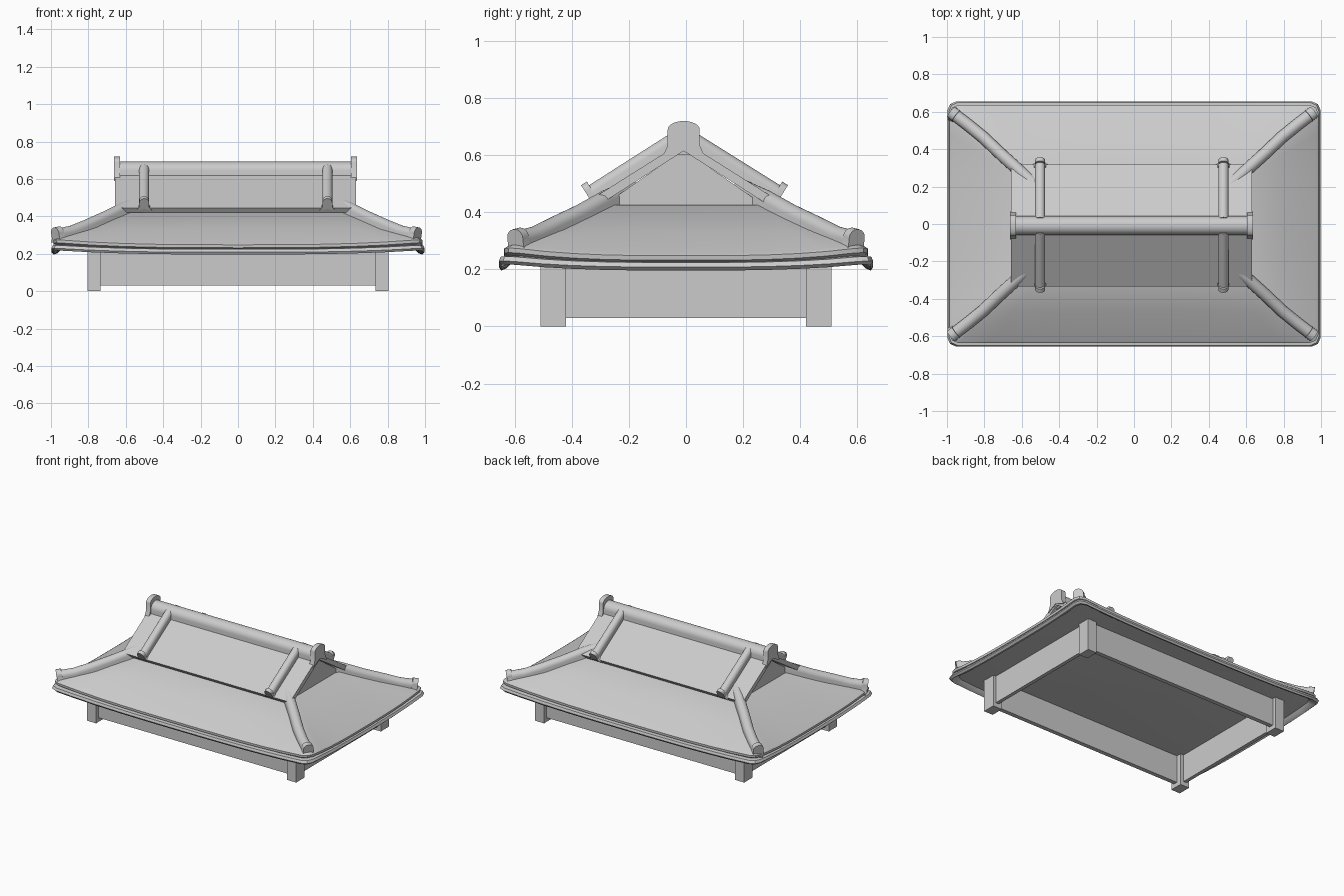
import bpy, bmesh, math
from mathutils import Vector

if "Cube" in bpy.data.objects:
    bpy.data.objects.remove(bpy.data.objects["Cube"])


def finish(name, bm, angle=35):
    bmesh.ops.recalc_face_normals(bm, faces=bm.faces)
    me = bpy.data.meshes.new(name)
    bm.to_mesh(me)
    bm.free()
    ob = bpy.data.objects.new(name, me)
    bpy.context.collection.objects.link(ob)
    bpy.ops.object.select_all(action='DESELECT')
    ob.select_set(True)
    bpy.context.view_layer.objects.active = ob
    bpy.ops.object.shade_smooth_by_angle(angle=math.radians(angle))
    return ob


def loft(name, rings, cap=True, angle=35):
    bm = bmesh.new()
    vs = [[bm.verts.new(p) for p in r] for r in rings]
    n = len(vs[0])
    for a, b in zip(vs, vs[1:]):
        for i in range(n):
            j = (i + 1) % n
            bm.faces.new((a[i], a[j], b[j], b[i]))
    if cap:
        bm.faces.new(vs[0])
        bm.faces.new(vs[-1])
    return finish(name, bm, angle)


def sweep(name, profile, path):
    # profile is (sideways, up), carried along the path
    path = [Vector(p) for p in path]
    rings = []
    for i, p in enumerate(path):
        d = (path[min(i + 1, len(path) - 1)] - path[max(i - 1, 0)]).normalized()
        side = d.cross(Vector((0, 0, 1))).normalized()
        up = side.cross(d)
        rings.append([p + side * s + up * u for s, u in profile])
    return loft(name, rings)


def box(name, x0, x1, y0, y1, z0, z1):
    rect = [(x0, y0), (x1, y0), (x1, y1), (x0, y1)]
    return loft(name, [[(x, y, z) for x, y in rect] for z in (z0, z1)])


def arch(w, base, spring, top, flare=0.0, notch=0.0, n=12):
    # round-topped tile section with optional flared feet
    pts = [(w * math.cos(math.pi * i / n), spring + (top - spring) * math.sin(math.pi * i / n))
           for i in range(n + 1)]
    if flare:
        mid = base + (spring - base) * 0.45
        pts += [(-w, mid), (-w - flare, base), (0, base + notch), (w + flare, base), (w, mid)]
    else:
        pts += [(-w, base), (w, base)]
    return pts


def eave_ring(hx, hy, z, lift, r=0.05, n=12):
    # rectangle with rounded corners whose corners sweep upward
    pts = []
    for ax, ay, bx, by, hl in ((-1, -1, 1, -1, 0), (1, -1, 1, 1, 1), (1, 1, -1, 1, 0), (-1, 1, -1, -1, 1)):
        for k in range(n + 1):
            t = -1 + 2 * k / n
            if hl == 0:
                x, y = (bx - ax) / 2 * t * (hx - r), ay * hy
            else:
                x, y = ax * hx, (by - ay) / 2 * t * (hy - r)
            pts.append((x, y, z + lift * abs(t) ** 3))
        # corner midpoint
        q = r * (1 - math.sqrt(0.5))
        pts.append((bx * (hx - q), by * (hy - q), z + lift * 1.08))
    return pts


# base posts and wall panels
for sx in (-1, 1):
    for sy in (-1, 1):
        xs = sorted((sx * 0.735, sx * 0.805))
        ys = sorted((sy * 0.42, sy * 0.51))
        box("corner_post", *xs, *ys, 0, 0.235)
for s in (-1, 1):
    ys = sorted((s * 0.455, s * 0.485))
    box("long_wall", -0.75, 0.75, *ys, 0.03, 0.235)
    xs = sorted((s * 0.76, s * 0.785))
    box("side_wall", *xs, -0.44, 0.44, 0.03, 0.235)

# lower roof with double-lipped eaves
rows = [(0.80, 0.50, 0.222, 0), (0.95, 0.615, 0.218, 0.02), (0.965, 0.63, 0.203, 0.02),
        (0.985, 0.648, 0.196, 0.02), (0.998, 0.656, 0.208, 0.02), (0.99, 0.650, 0.224, 0.02),
        (0.968, 0.622, 0.226, 0.02), (0.985, 0.636, 0.232, 0.025), (0.987, 0.637, 0.248, 0.025),
        (0.972, 0.622, 0.258, 0.025), (0.80, 0.465, 0.330, 0.010), (0.61, 0.285, 0.425, 0)]
loft("lower_roof", [eave_ring(a, b, z, l, 0.05 if a > 0.9 else 0.02) for a, b, z, l in rows])

# upper gabled roof slab and recessed gable walls
cx, cy = -0.013, -0.008
slab = [(0, 0.65), (0.325, 0.445), (0.305, 0.42), (0, 0.615), (-0.305, 0.42), (-0.325, 0.445)]
loft("upper_roof", [[(x, y + cy, z) for y, z in slab] for x in (cx - 0.645, cx + 0.645)])
tri = [(-0.295, 0.415), (0.295, 0.415), (0, 0.62)]
loft("gable_wall", [[(x, y + cy, z) for y, z in tri] for x in (-0.60, 0.59)])

# main ridge with end tiles
sweep("main_ridge", arch(0.05, 0.60, 0.645, 0.692), [(cx - 0.63, cy, 0), (cx + 0.63, cy, 0)])
for s in (-1, 1):
    sweep("main_ridge_end", arch(0.056, 0.59, 0.69, 0.72, 0.02, 0.035),
          [(cx + s * 0.617, cy, 0), (cx + s * 0.65, cy, 0)])

tube = arch(0.027, -0.035, 0.0, 0.027)
hip_tube = arch(0.033, -0.06, 0.0, 0.033)
cap = arch(0.026, -0.035, 0.015, 0.042, 0.016, 0.012)
hip_cap = arch(0.034, -0.042, 0.012, 0.042, 0.01, 0.01)
for sx in (-1, 1):
    for sy in (-1, 1):
        # ridges running down the upper roof
        x = -0.012 + sx * 0.49
        a, b = Vector((x, cy + sy * 0.03, 0.655)), Vector((x, -0.005 + sy * 0.325, 0.469))
        d = (b - a).normalized()
        sweep("descending_ridge", tube, [a, b])
        sweep("descending_ridge_end", cap, [b - d * 0.006, b + d * 0.018])
        # curved corner ridges with end tiles
        path = [(sx * px - 0.008, sy * py, pz) for px, py, pz in
                ((0.50, 0.19, 0.485), (0.60, 0.28, 0.445), (0.70, 0.37, 0.395),
                 (0.80, 0.465, 0.350), (0.88, 0.53, 0.318), (0.965, 0.595, 0.300))]
        sweep("corner_ridge", hip_tube, path)
        e = Vector(path[-1])
        d = (e - Vector(path[-2])).normalized()
        sweep("corner_ridge_end", hip_cap, [e - d * 0.03, e + d * 0.005])
